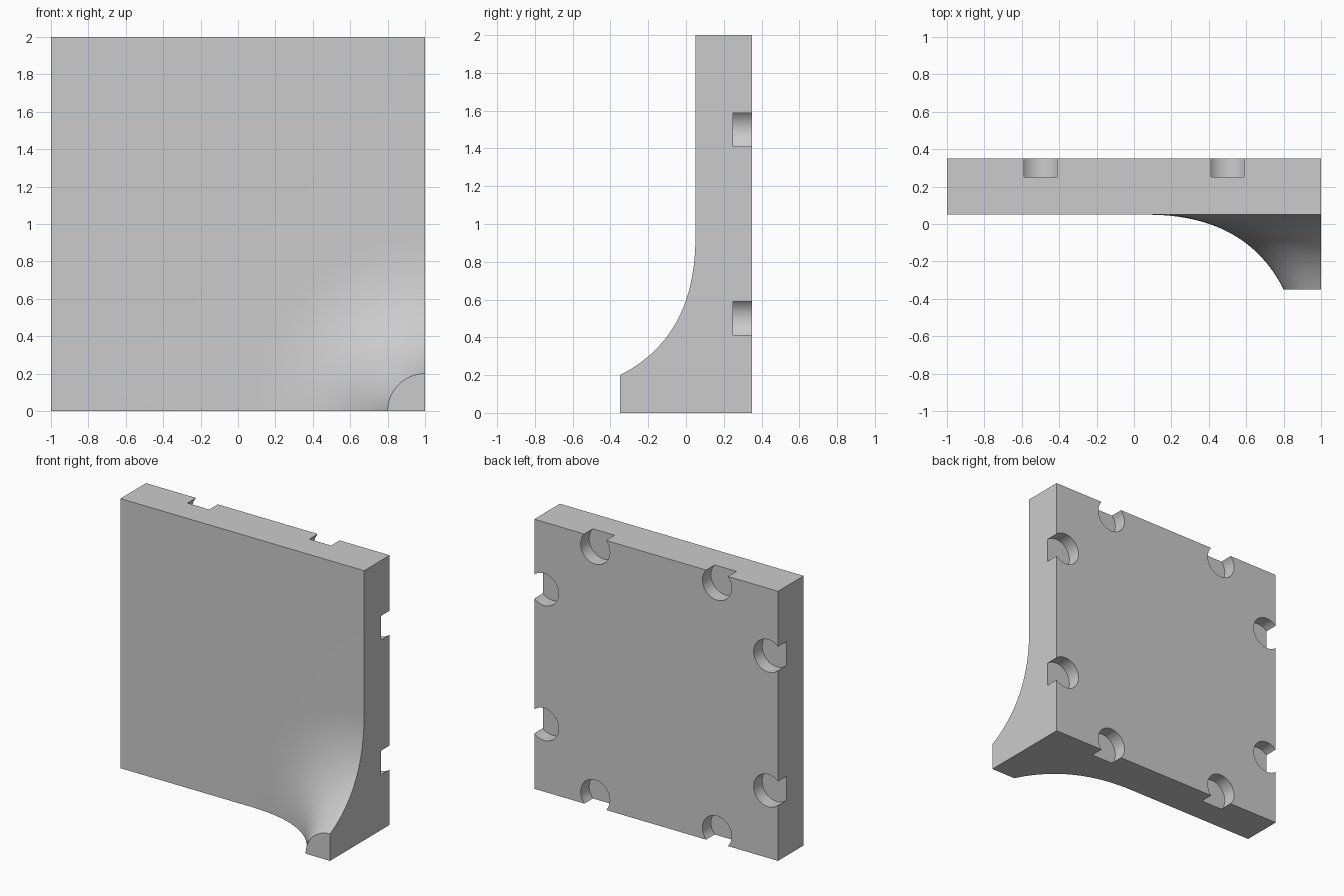
import bpy, bmesh
from math import sin, cos, pi, radians
from mathutils import Matrix

if "Cube" in bpy.data.objects:
    bpy.data.objects.remove(bpy.data.objects["Cube"])

FRONT, BACK, TIP = 0.05, 0.35, -0.35
STEPS, ARC = 20, 32

# Flare profile: (radius, y) along a quadratic curve from tip to panel face
p0, p1, p2 = (0.2, TIP), (0.4, FRONT), (0.93, FRONT)
profile = []
for i in range(STEPS + 1):
    t = i / STEPS
    profile.append([(1 - t) ** 2 * a + 2 * t * (1 - t) * b + t * t * c
                    for a, b, c in zip(p0, p1, p2)])

# Panel with the corner flare swept a quarter turn about the lower right corner
bm = bmesh.new()
v = bm.verts.new
rings = [[v((1 - r * cos(a), y, r * sin(a)))
          for a in (j * pi / 2 / ARC for j in range(ARC + 1))] for r, y in profile]
for lo, hi in zip(rings, rings[1:]):
    for j in range(ARC):
        bm.faces.new((lo[j], lo[j + 1], hi[j + 1], hi[j]))
tip = v((1, TIP, 0))
f_bl, f_tl, f_tr = [v((x, FRONT, z)) for x, z in ((-1, 0), (-1, 2), (1, 2))]
b_bl, b_tl, b_tr, b_br = [v((x, BACK, z)) for x, z in ((-1, 0), (-1, 2), (1, 2), (1, 0))]
bm.faces.new([tip] + rings[0])                                # flare tip
bm.faces.new([f_bl, f_tl, f_tr] + rings[-1][::-1])            # front
bm.faces.new([tip] + [r[0] for r in rings] + [f_bl, b_bl, b_br])    # bottom
bm.faces.new([tip] + [r[-1] for r in rings] + [f_tr, b_tr, b_br])   # right side
bm.faces.new((f_bl, f_tl, b_tl, b_bl))                        # left side
bm.faces.new((f_tl, f_tr, b_tr, b_tl))                        # top
bm.faces.new((b_bl, b_tl, b_tr, b_br))                        # back
bmesh.ops.recalc_face_normals(bm, faces=bm.faces)


def make_object(name, mesh_data):
    mesh = bpy.data.meshes.new(name)
    mesh_data.to_mesh(mesh)
    mesh_data.free()
    obj = bpy.data.objects.new(name, mesh)
    bpy.context.collection.objects.link(obj)
    return obj


panel = make_object("wall_panel", bm)

# Eight round sockets in the back, each breaking through the panel's edge
bm = bmesh.new()
for s in (-0.5, 0.5):
    for e in (-0.92, 0.92):
        for x, z in ((s, e), (e, s)):
            m = Matrix.Translation((x, BACK, z + 1)) @ Matrix.Rotation(pi / 2, 4, 'X')
            bmesh.ops.create_cone(bm, cap_ends=True, segments=32, radius1=0.12,
                                  radius2=0.12, depth=0.2, matrix=m)
cutter = make_object("socket_cutter", bm)
cutter.hide_render = True

mod = panel.modifiers.new("sockets", 'BOOLEAN')
mod.operation, mod.solver, mod.object = 'DIFFERENCE', 'EXACT', cutter
bpy.context.view_layer.objects.active = panel
panel.select_set(True)
bpy.ops.object.modifier_apply(modifier=mod.name)
bpy.data.objects.remove(cutter)
bpy.ops.object.shade_smooth_by_angle(angle=radians(25))
